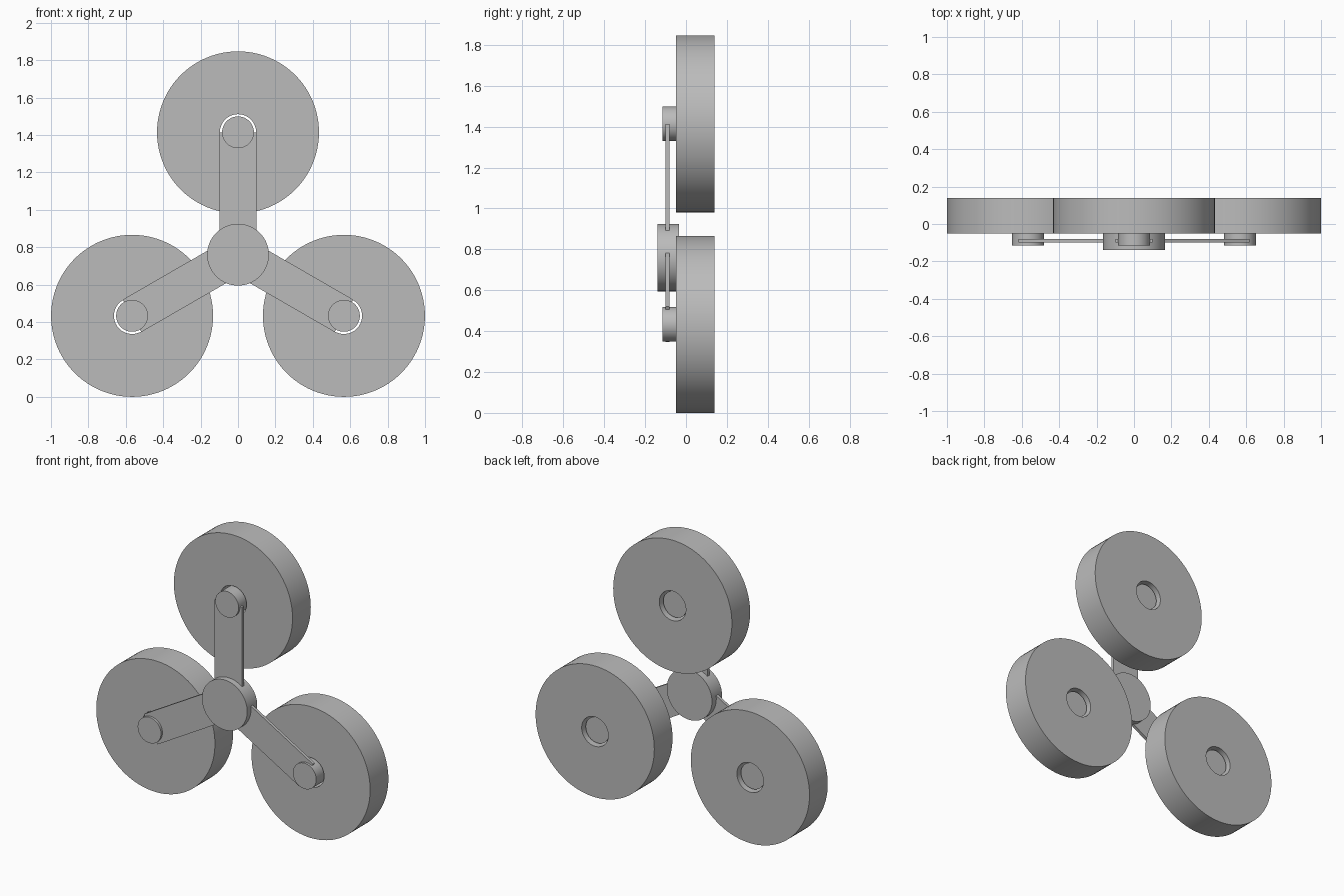
import bpy
import bmesh
import math
from mathutils import Matrix, Vector

cube = bpy.data.objects.get("Cube")
if cube:
    bpy.data.objects.remove(cube)

HUB_Z = 0.76
REACH = 0.654
SEGMENTS = 96

grey = bpy.data.materials.new("plain grey")
grey.use_nodes = True
colour = (0.5, 0.5, 0.5, 1)
grey.diffuse_color = colour
grey.node_tree.nodes["Principled BSDF"].inputs["Base Color"].default_value = colour


def finish(name, bm, centre):
    bmesh.ops.recalc_face_normals(bm, faces=bm.faces)
    mesh = bpy.data.meshes.new(name)
    bm.to_mesh(mesh)
    bm.free()
    mesh.materials.append(grey)
    obj = bpy.data.objects.new(name, mesh)
    obj.location = centre
    bpy.context.collection.objects.link(obj)
    bpy.ops.object.select_all(action="DESELECT")
    obj.select_set(True)
    bpy.context.view_layer.objects.active = obj
    bpy.ops.object.shade_smooth_by_angle(angle=math.radians(30))
    return obj


def turned(name, profile, centre, closed):
    """Spin a (radius, y) profile about the y axis."""
    bm = bmesh.new()
    verts = [bm.verts.new((r, y, 0)) for r, y in profile]
    edges = [bm.edges.new(pair) for pair in zip(verts, verts[1:])]
    if closed:
        edges.append(bm.edges.new((verts[-1], verts[0])))
    bmesh.ops.spin(bm, geom=verts + edges, cent=(0, 0, 0), axis=(0, 1, 0),
                   angle=math.tau, steps=SEGMENTS)
    bmesh.ops.remove_doubles(bm, verts=bm.verts, dist=0.0001)
    return finish(name, bm, centre)


def disc(name, radius, front, back, centre):
    return turned(name, [(0, front), (radius, front), (radius, back), (0, back)],
                  centre, False)


# Central hub
hub_centre = Vector((0, 0, HUB_Z))
disc("hub", 0.165, -0.14, -0.035, hub_centre)

# Three spokes, each with a flat arm, an axle pin and a bored wheel
for label, degrees in (("top", 0), ("left", 120), ("right", 240)):
    turn = Matrix.Rotation(math.radians(degrees), 4, "Y")
    centre = hub_centre + turn @ Vector((0, 0, REACH))

    turned(label + "_wheel",
           [(0.097, -0.05), (0.433, -0.05), (0.433, 0.14), (0.097, 0.14)],
           centre, True)
    disc(label + "_axle_pin", 0.085, -0.115, 0.115, centre)

    bm = bmesh.new()
    bmesh.ops.create_cube(bm, size=1)
    bmesh.ops.scale(bm, vec=(0.2, 0.02, REACH), verts=bm.verts)
    bmesh.ops.translate(bm, vec=(0, -0.09, REACH / 2), verts=bm.verts)
    bmesh.ops.transform(bm, matrix=turn, verts=bm.verts)
    finish(label + "_arm", bm, hub_centre)
